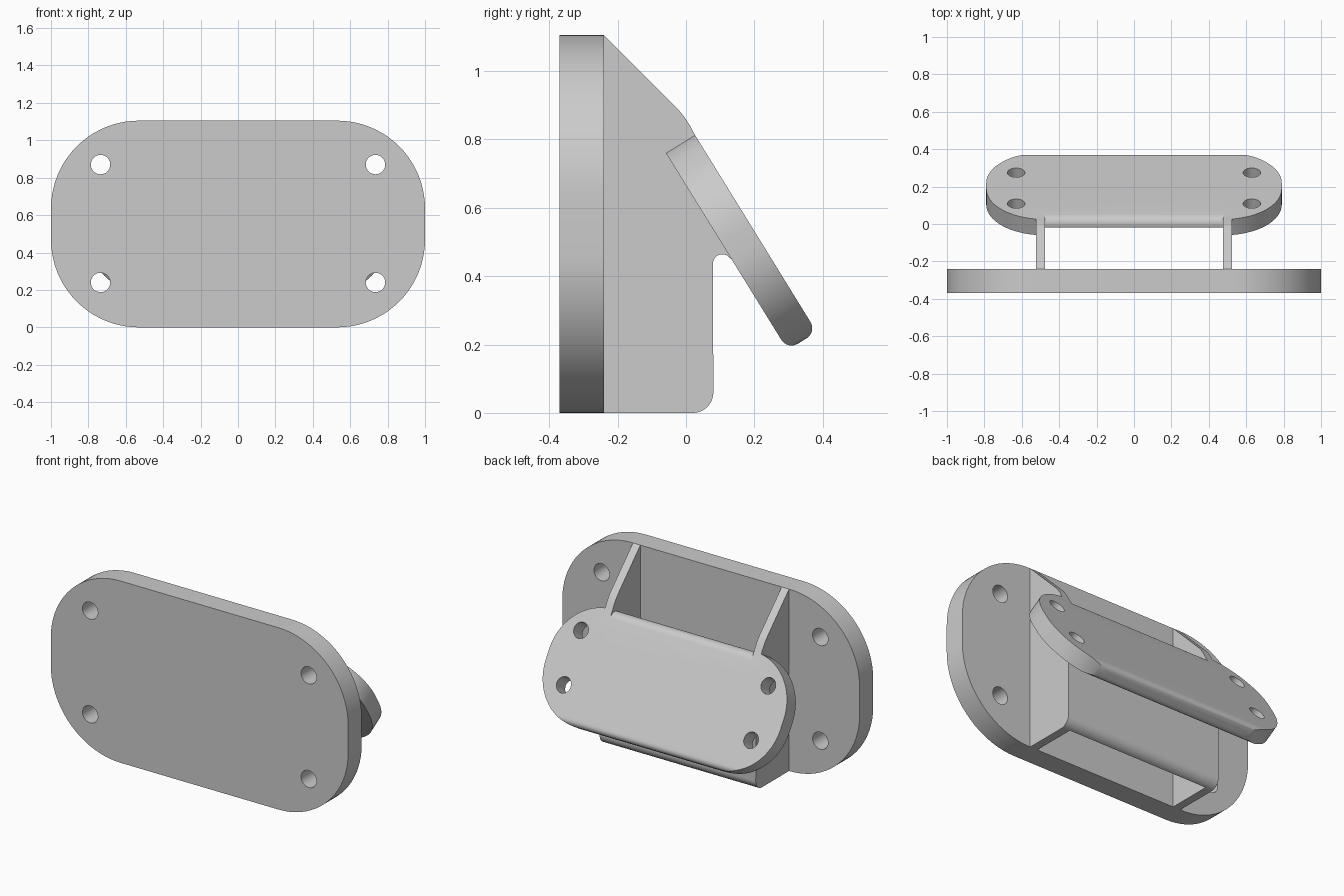
import bpy, bmesh, math
from mathutils import Vector

old = bpy.data.objects.get("Cube")
if old:
    bpy.data.objects.remove(old, do_unlink=True)

GREY = (0.6, 0.6, 0.6, 1)
grey = bpy.data.materials.new("plain grey")
grey.use_nodes = True
grey.diffuse_color = GREY
grey.node_tree.nodes["Principled BSDF"].inputs["Base Color"].default_value = GREY

# Frame of the tilted plate: top outer edge, direction down it, outward normal
TOP = Vector((0, 0.025, 0.815))
TILT = math.radians(31.7)
DOWN = Vector((0, math.sin(TILT), -math.cos(TILT)))
OUT = Vector((0, math.cos(TILT), math.sin(TILT)))
X = Vector((1, 0, 0))
LENGTH, THICK, WALL = 0.68, 0.1, 0.05


def tilted(s, t, x=0):
    """Point s down the tilted plate and t beneath its outer face."""
    return TOP + DOWN * s - OUT * t + X * x


def prism(name, points, offset):
    """Extrude a closed outline by a vector."""
    bm = bmesh.new()
    face = bm.faces.new([bm.verts.new(p) for p in points])
    new = bmesh.ops.extrude_face_region(bm, geom=[face])["geom"]
    bmesh.ops.translate(bm, vec=offset, verts=[v for v in new if isinstance(v, bmesh.types.BMVert)])
    bmesh.ops.recalc_face_normals(bm, faces=bm.faces)
    mesh = bpy.data.meshes.new(name)
    bm.to_mesh(mesh)
    bm.free()
    mesh.materials.append(grey)
    ob = bpy.data.objects.new(name, mesh)
    bpy.context.collection.objects.link(ob)
    return ob


def combine(ob, cutter, operation="DIFFERENCE", keep=False):
    bpy.context.view_layer.objects.active = ob
    mod = ob.modifiers.new("cut", "BOOLEAN")
    mod.operation, mod.object, mod.solver = operation, cutter, "EXACT"
    bpy.ops.object.modifier_apply(modifier=mod.name)
    if not keep:
        bpy.data.objects.remove(cutter, do_unlink=True)


def arc(cx, cy, r, start, end, n=12):
    angles = [math.radians(start + (end - start) * i / n) for i in range(n + 1)]
    return [(cx + r * math.cos(a), cy + r * math.sin(a)) for a in angles]


def rounded(half_w, low, high, r):
    """Rounded rectangle, centred on the first axis."""
    w = half_w - r
    return (arc(w, high - r, r, 0, 90, 20) + arc(-w, high - r, r, 90, 180, 20)
            + arc(-w, low + r, r, 180, 270, 20) + arc(w, low + r, r, 270, 360, 20))


# Base plate with four screw holes
base = prism("base_plate", [(x, -0.37, z) for x, z in rounded(1, 0, 1.105, 0.47)], Vector((0, 0.13, 0)))
for side in (-1, 1):
    for z in (0.24, 0.87):
        hole = [(x, -0.5, h) for x, h in arc(side * 0.735, z, 0.052, 0, 345, 23)]
        combine(base, prism("hole", hole, Vector((0, 0.5, 0))))

# Tilted plate: rounded outline intersected with a profile whose lower edge is filleted
plate = prism("tilted_plate", [tilted(s, -0.1, x) for x, s in rounded(0.79, 0, LENGTH, 0.31)], OUT * -0.4)
r = 0.035
profile = ([(0, 0), (0, THICK)] + arc(LENGTH - r, THICK - r, r, 90, 0, 8)
           + arc(LENGTH - r, r, r, 0, -90, 8))
combine(plate, prism("profile", [tilted(s, t, -1) for s, t in profile], X * 2), "INTERSECT")
for side in (-1, 1):
    for s in (0.16, 0.475):
        hole = [tilted(b, -0.1, a) for a, b in arc(side * 0.63, s, 0.047, 0, 345, 23)]
        combine(plate, prism("hole", hole, OUT * -0.4))

# Bracket: side ribs and rear wall, hollowed by one pocket
side_profile = [(-0.24, 0)] + arc(0.02, 0.06, 0.06, -90, 0)
side_profile += arc(0.106, 0.437, 0.027, 180, 32)
side_profile += [tilted(0.4, 0.06).yz, tilted(0.05, 0.03).yz, tilted(0.03, 0).yz, TOP.yz,
                 (0.012, 0.84), (-0.005, 0.866), (-0.024, 0.889), (-0.04, 0.905), (-0.24, 1.105)]
bracket = prism("support_bracket", [(-0.525, y, z) for y, z in side_profile], X * 1.05)
lip = [tilted(WALL - c, WALL - d).yz for c, d in arc(0, 0, WALL, 0, 90, 8)]
pocket_profile = [(-0.3, -0.1), (0.03, -0.1), (0.03, 0.71)] + lip + [(0.3, 0.95), (0.3, 1.3), (-0.3, 1.3)]
pocket = prism("pocket", [(-0.475, y, z) for y, z in pocket_profile], X * 0.95)
combine(bracket, pocket, keep=True)
combine(plate, pocket)

# Smooth the curved sides, keeping hard edges sharp
for ob in (base, plate, bracket):
    bpy.ops.object.select_all(action="DESELECT")
    ob.select_set(True)
    bpy.context.view_layer.objects.active = ob
    bpy.ops.object.shade_smooth_by_angle(angle=math.radians(30))
